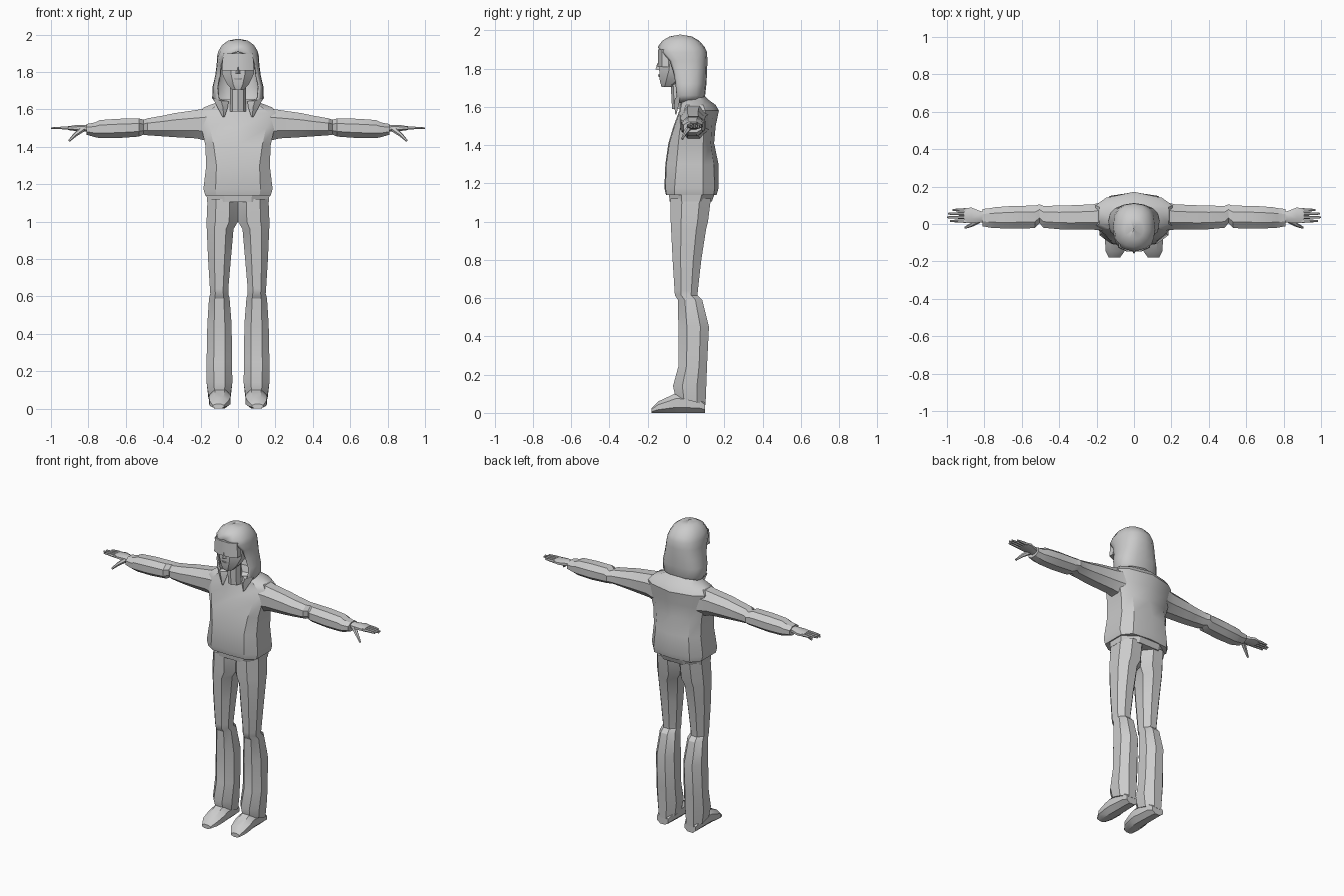
import bpy, bmesh
from math import radians, sin, cos, pi
from mathutils import Vector


def finish(name, bm, mirror=False, angle=30, thick=0):
    bmesh.ops.remove_doubles(bm, verts=bm.verts, dist=0.0005)
    bmesh.ops.recalc_face_normals(bm, faces=bm.faces)
    me = bpy.data.meshes.new(name)
    bm.to_mesh(me)
    bm.free()
    ob = bpy.data.objects.new(name, me)
    bpy.context.collection.objects.link(ob)
    bpy.ops.object.select_all(action='DESELECT')
    ob.select_set(True)
    bpy.context.view_layer.objects.active = ob
    bpy.ops.object.shade_smooth_by_angle(angle=radians(angle))
    if thick:
        s = ob.modifiers.new("Thickness", 'SOLIDIFY')
        s.thickness = thick
        s.offset = -1
    if mirror:
        ob.modifiers.new("Mirror", 'MIRROR').use_mirror_merge = False
    return ob


def loft(name, rings, closed=True, caps=True, **kw):
    bm = bmesh.new()
    vs = [[bm.verts.new(p) for p in r] for r in rings]
    n = len(vs[0])
    for a, b in zip(vs, vs[1:]):
        for i in range(n if closed else n - 1):
            j = (i + 1) % n
            bm.faces.new((a[i], a[j], b[j], b[i]))
    if caps:
        bm.faces.new(vs[0])
        bm.faces.new(vs[-1])
    return finish(name, bm, **kw)


def octagon(a0, a1, b0, b1, k=0.28):
    da, db = (a1 - a0) * k, (b1 - b0) * k
    return [(a0 + da, b0), (a1 - da, b0), (a1, b0 + db), (a1, b1 - db),
            (a1 - da, b1), (a0 + da, b1), (a0, b1 - db), (a0, b0 + db)]


def limb(name, rows, axis, **kw):
    """Rows are (position along axis, a0, a1, b0, b1)."""
    put = {'x': lambda t, a, b: (t, a, b), 'y': lambda t, a, b: (a, t, b),
           'z': lambda t, a, b: (a, b, t)}[axis]
    return loft(name, [[put(r[0], a, b) for a, b in octagon(*r[1:])] for r in rows], **kw)


def tube(name, pts, n=6, **kw):
    """Tapered tube through (x, y, z, radius) points."""
    q = (Vector(pts[-1][:3]) - Vector(pts[0][:3])).to_track_quat('Z', 'Y')
    return loft(name, [[Vector(p[:3]) + q @ Vector((p[3] * cos(2 * pi * i / n), p[3] * sin(2 * pi * i / n), 0))
                        for i in range(n)] for p in pts], **kw)


def mirrored_ring(half, z):
    """Half outline running from centre front to centre back, completed on -x."""
    return [(x, y, z) for x, y in half] + [(-x, y, z) for x, y in half[-2:0:-1]]


# Sweatshirt body: z, front y, front half width, half width, side y pair, back half width, back y, ridge y
torso = [(1.14, -.105, .115, .175, -.06, .09, .13, .145, .16),
         (1.175, -.113, .12, .185, -.06, .09, .13, .15, .17),
         (1.30, -.108, .115, .17, -.05, .09, .12, .145, .17),
         (1.41, -.092, .13, .175, -.04, .09, .12, .13, .147),
         (1.50, -.065, .15, .195, -.03, .095, .14, .135, .155),
         (1.58, -.035, .165, .205, -.01, .10, .15, .14, .172),
         (1.61, -.03, .13, .185, .0, .09, .13, .125, .155),
         (1.635, -.02, .09, .12, .01, .08, .09, .1, .12),
         (1.655, .0, .06, .09, .02, .07, .06, .085, .10)]
loft("sweatshirt_body", [mirrored_ring([(0, f), (fx, f + .005), (w, s0), (w, s1), (bx, b), (0, r)], z)
                         for z, f, fx, w, s0, s1, bx, b, r in torso])

# Waistband below the hem
limb("waistband", [(1.105, -.165, .165, -.085, .135), (1.145, -.168, .168, -.09, .15)], 'z')

# Sleeves with pinched elbows
sleeve = [(.16, -.035, .12, 1.43, 1.61), (.22, -.03, .105, 1.445, 1.597), (.34, -.03, .1, 1.452, 1.58),
          (.40, -.028, .098, 1.456, 1.567), (.485, -.02, .097, 1.462, 1.552), (.505, .005, .105, 1.465, 1.545),
          (.53, -.022, .098, 1.455, 1.552), (.64, -.025, .097, 1.447, 1.55), (.74, -.022, .09, 1.447, 1.543),
          (.765, -.02, .085, 1.452, 1.53), (.81, -.012, .08, 1.465, 1.522)]
limb("sleeves", sleeve, 'x', mirror=True)

# Hands
limb("palms", [(.79, .01, .06, 1.48, 1.515), (.825, .008, .07, 1.482, 1.518), (.87, .005, .088, 1.485, 1.516),
               (.91, .008, .083, 1.49, 1.51)], 'x', mirror=True)
for i, (y, tip) in enumerate([(.016, .985), (.036, 1.0), (.055, .995), (.075, .97)]):
    tube(f"finger_{i + 1}", [(.895, y, 1.5, .010), (.94, y, 1.501, .008), (tip, y, 1.5, .005)], mirror=True)
tube("thumbs", [(.83, .02, 1.495, .016), (.87, -.005, 1.465, .011), (.903, -.02, 1.432, .006)], mirror=True)

# Trouser legs, with the hem rising toward the front
leg = [(1.12, 0, .163, -.08, .13), (1.0, 0, .168, -.08, .115), (.96, .024, .167, -.078, .105),
       (.8, .038, .16, -.07, .08), (.64, .052, .15, -.06, .062), (.615, .052, .148, -.058, .06),
       (.59, .045, .155, -.042, .085), (.45, .034, .164, -.04, .12), (.25, .032, .168, -.038, .11),
       (.14, .03, .168, -.068, .106), (.07, .04, .158, -.055, .102)]
loft("trouser_legs", [[(x, y, z - (.28 * y if z < .1 else 0)) for x, y in octagon(*r)] for z, *r in leg],
     mirror=True)

# Shoes
limb("shoes", [(.1, .06, .14, 0, .06), (.07, .048, .148, 0, .09), (-.05, .04, .152, 0, .105),
               (-.085, .04, .155, 0, .088), (-.145, .05, .152, 0, .06), (-.18, .075, .135, 0, .025)],
     'y', mirror=True)

# Head, neck and facial features
limb("head", [(1.705, -.032, .032, -.128, -.07), (1.735, -.058, .058, -.137, -.02),
              (1.79, -.085, .085, -.14, .04), (1.86, -.09, .09, -.138, .07), (1.91, -.08, .08, -.125, .06)], 'z')
tube("neck", [(0, -.03, 1.59, .043), (0, -.04, 1.78, .043)], n=8)
limb("visor", [(1.808, -.085, .085, -.148, -.07), (1.9, -.08, .08, -.146, -.07)], 'z')
loft("nose", [[(-.016, -.135, 1.79), (.016, -.135, 1.79), (0, -.16, 1.795)],
              [(-.006, -.135, 1.83), (.006, -.135, 1.83), (0, -.149, 1.83)]])
limb("lips", [(1.757, -.02, .02, -.143, -.12), (1.768, -.022, .022, -.147, -.12)], 'z')

# Hood: z, edge x, edge y, half width, back y; edge x of 0 closes the crown
hood = [(1.62, .08, -.05, .11, .085), (1.66, .105, -.05, .138, .1), (1.72, .112, -.055, .136, .107),
        (1.78, .1, -.065, .122, .11), (1.84, .092, -.085, .114, .112), (1.885, .075, -.125, .112, .11),
        (1.912, 0, -.148, .105, .098), (1.945, 0, -.125, .085, .07), (1.968, 0, -.085, .052, .03),
        (1.978, 0, -.03, .001, -.029)]
rings = []
for z, xe, ye, w, yb in hood:
    ym = ye + .45 * (yb - ye)
    half = []
    for k in range(8):
        t = k * pi / 6
        if k <= 3:
            half.append((xe + (w - xe) * sin(t), ym + (ye - ym) * cos(t), z))
        else:
            t = (k - 3) * pi / 8
            half.append((w * cos(t) ** .85, ym + (yb - ym) * sin(t) ** .85, z))
    half[-1] = (0, yb, z)
    rings.append(half + [(-x, y, h) for x, y, h in half[-2::-1]])
loft("hood", rings, closed=False, caps=False, angle=40, thick=.01)

# Collar flaps hanging from the hood
loft("collar_flaps", [[(.05, -.03, 1.645), (.09, -.058, 1.645), (.135, -.03, 1.66)],
                      [(.055, -.04, 1.61), (.08, -.062, 1.61), (.115, -.035, 1.62)],
                      [(.072, -.05, 1.56), (.077, -.056, 1.56), (.082, -.05, 1.56)]], mirror=True)
